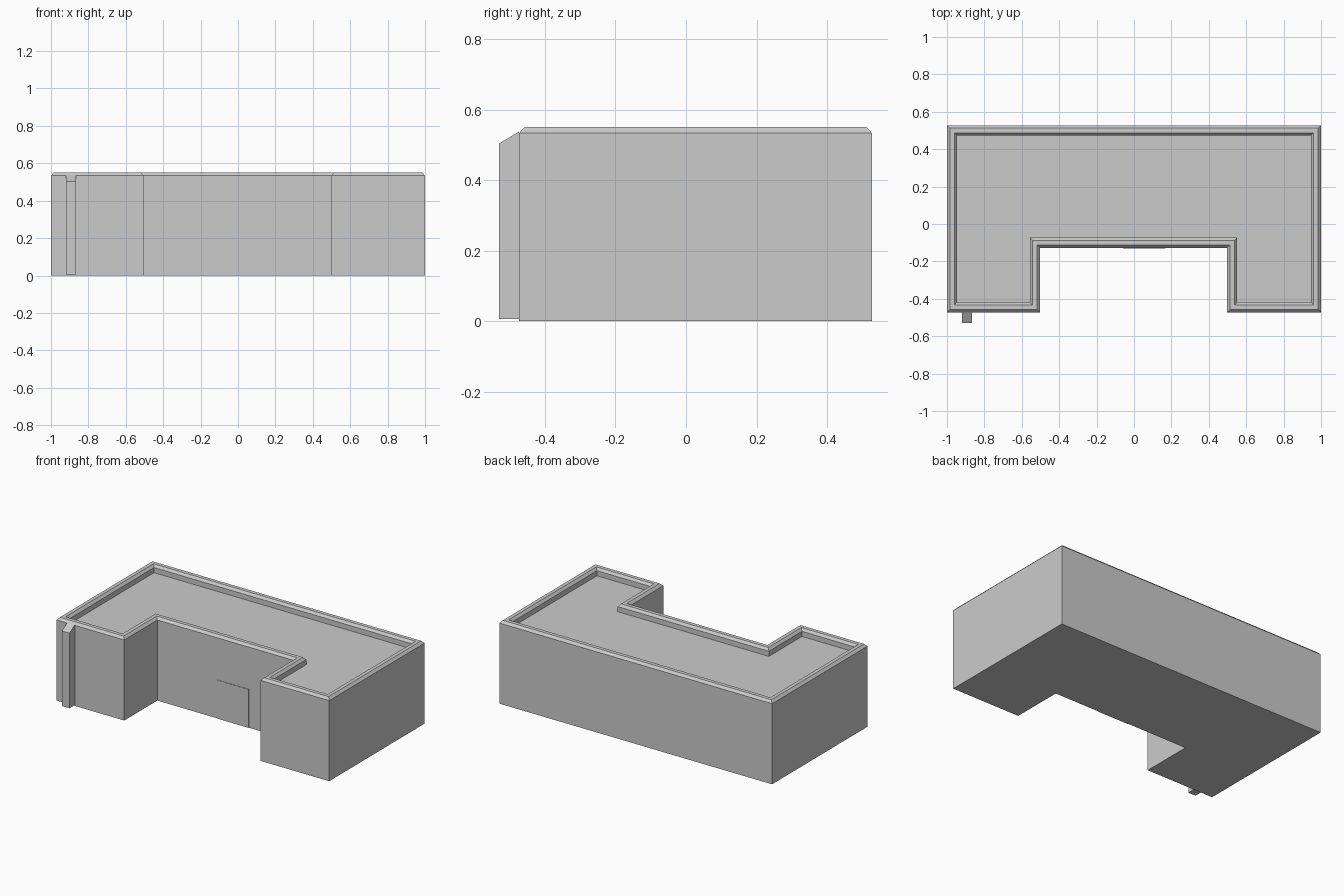
import bpy
from mathutils import Vector

if "Cube" in bpy.data.objects:
    bpy.data.objects.remove(bpy.data.objects["Cube"])


def make(name, verts, faces):
    mesh = bpy.data.meshes.new(name)
    mesh.from_pydata(verts, [], faces)
    mesh.update()
    ob = bpy.data.objects.new(name, mesh)
    bpy.context.collection.objects.link(ob)
    return ob


def inset(poly, d):
    """Move every edge of a right-angled counter-clockwise outline inward by d."""
    out = []
    for i, p in enumerate(poly):
        p = Vector(p)
        a = (p - Vector(poly[i - 1])).normalized()
        b = (Vector(poly[(i + 1) % len(poly)]) - p).normalized()
        out.append(p + d * (Vector((-a.y, a.x)) + Vector((-b.y, b.x))))
    return out


def loft(name, rings, closed=False):
    """Skin matching rings; either cap both ends or join last ring to first."""
    n, m = len(rings[0]), len(rings)
    verts = [v for r in rings for v in r]
    faces = []
    for k in range(m if closed else m - 1):
        a, b = k * n, ((k + 1) % m) * n
        faces += [(a + i, a + (i + 1) % n, b + (i + 1) % n, b + i) for i in range(n)]
    if not closed:
        faces += [tuple(reversed(range(n))), tuple(range((m - 1) * n, m * n))]
    return make(name, verts, faces)


def box(name, x0, x1, y0, y1, z0, z1):
    base = [(x0, y0), (x1, y0), (x1, y1), (x0, y1)]
    return loft(name, [[(x, y, z) for x, y in base] for z in (z0, z1)])


# U-shaped footprint
F, B, N = -0.473, 0.527, -0.127
plan = [(-1, F), (-0.503, F), (-0.503, N), (0.498, N),
        (0.498, F), (1, F), (1, B), (-1, B)]

# Walls with flat roof deck
ROOF = 0.5
loft("walls_and_roof", [[(x, y, z) for x, y in plan] for z in (0, ROOF)])

# Chamfered parapet around the roof edge: (inset, height)
profile = [(0, ROOF), (0, 0.534), (0.015, 0.55), (0.04, 0.55), (0.054, 0.534), (0.054, ROOF)]
loft("parapet", [[(p.x, p.y, z) for p in inset(plan, d)] for d, z in profile], closed=True)

# Door in the recessed front wall
box("door", -0.06, 0.168, N - 0.003, N + 0.01, 0, 0.255)

# Stepped downpipe with slanted joints: (front height, wall height)
PX0, PX1, PF, PB = -0.92, -0.865, -0.53, -0.473
joints = [(0.006, 0.006), (0.17, 0.184), (0.336, 0.362), (0.504, 0.538)]
loft("downpipe", [[(PX0, PF, f), (PX1, PF, f), (PX1, PB, w), (PX0, PB, w)] for f, w in joints])
